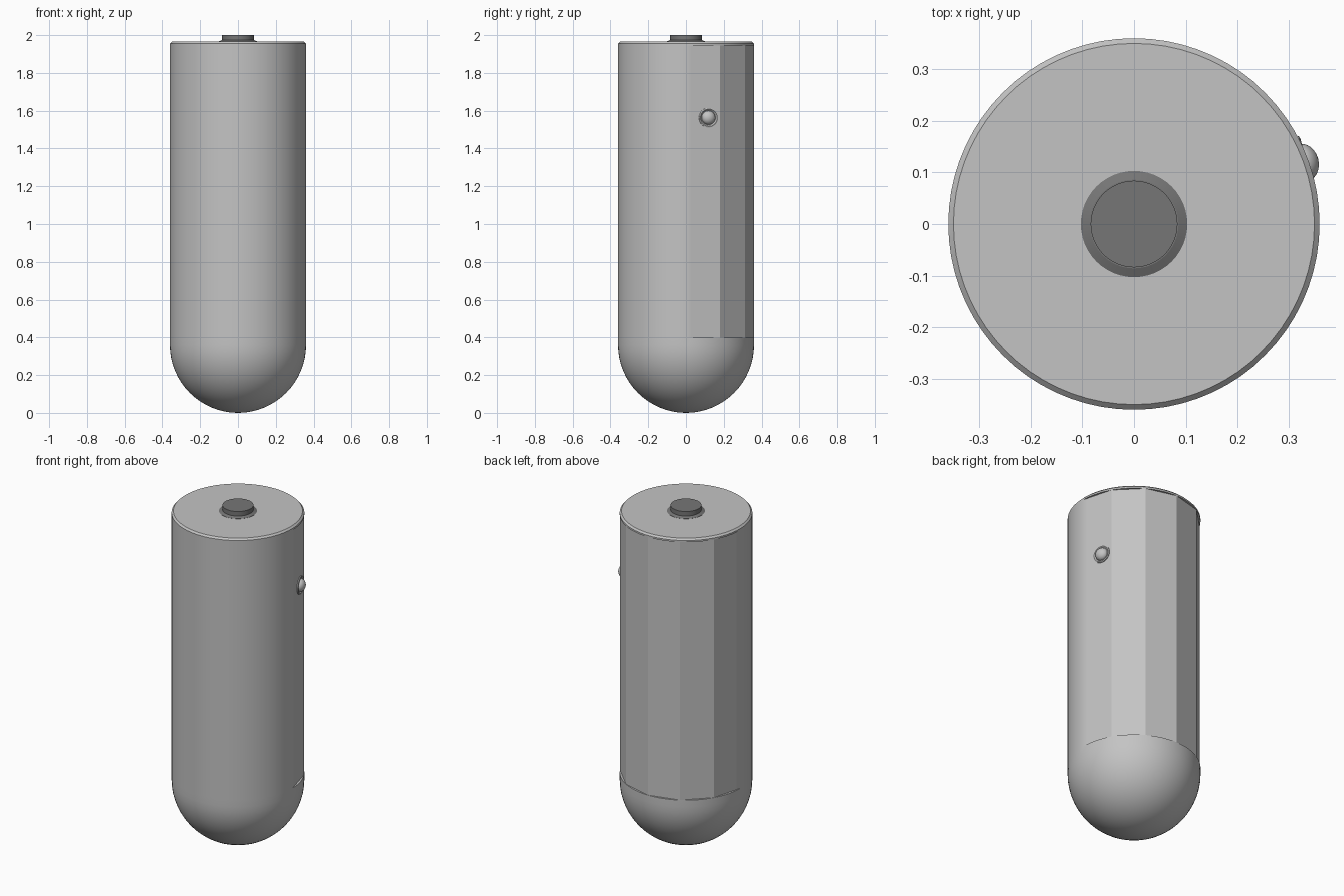
import bpy
import bmesh
from math import sin, cos, pi, radians
from mathutils import Matrix, Vector

if "Cube" in bpy.data.objects:
    bpy.data.objects.remove(bpy.data.objects["Cube"], do_unlink=True)


def material(name, value):
    mat = bpy.data.materials.new(name)
    mat.use_nodes = True
    colour = (value, value, value, 1)
    mat.diffuse_color = colour
    mat.node_tree.nodes["Principled BSDF"].inputs["Base Color"].default_value = colour
    return mat


light_grey = material("light grey", 0.55)
dark_grey = material("dark grey", 0.18)


def lathe(name, profile, mat, segments=72, reshape=None, sharp=20):
    """Spin (radius, height, flag) points about z; reshape alters flagged rings."""
    bm = bmesh.new()
    rings = []
    for r, z, *flag in profile:
        ring = []
        for i in range(segments):
            a = 2 * pi * i / segments
            rr = reshape(r, a) if flag and reshape else r
            ring.append(bm.verts.new((rr * cos(a), rr * sin(a), z)))
        rings.append(ring)
    for low, high in zip(rings, rings[1:]):
        for i in range(segments):
            j = (i + 1) % segments
            bm.faces.new((low[i], low[j], high[j], high[i]))
    bmesh.ops.remove_doubles(bm, verts=bm.verts, dist=0.00002)
    # close whatever open rims are left
    rim = [e for e in bm.edges if e.is_boundary]
    if rim:
        bmesh.ops.holes_fill(bm, edges=rim, sides=0)
    bmesh.ops.recalc_face_normals(bm, faces=bm.faces)
    mesh = bpy.data.meshes.new(name)
    bm.to_mesh(mesh)
    bm.free()
    mesh.materials.append(mat)
    obj = bpy.data.objects.new(name, mesh)
    bpy.context.collection.objects.link(obj)
    bpy.ops.object.select_all(action='DESELECT')
    obj.select_set(True)
    bpy.context.view_layer.objects.active = obj
    bpy.ops.object.shade_smooth_by_angle(angle=radians(sharp))
    return obj


R = 0.36
FACET = pi / 6


def back_facets(r, a):
    """Flatten the back half into six flat panels."""
    if a > pi:
        return r
    return r * cos(FACET / 2) / cos(a % FACET - FACET / 2)


# Body: round bottom, straight wall with a panelled back, bevelled top rim
dome = [(R * sin(t * pi / 32), R - R * cos(t * pi / 32)) for t in range(17)]
wall = [(R, 0.4), (R, 0.4, True), (R, 1.945, True), (R, 1.945),
        (R, 1.955), (R - 0.01, 1.965)]
lathe("body", dome + wall, light_grey, reshape=back_facets)

# Top knob with a thin sloped collar
lathe("top_collar", [(0.103, 1.955), (0.103, 1.966), (0.086, 1.973)], dark_grey, 48)
lathe("top_knob", [(0.084, 1.96), (0.084, 2.0)], dark_grey, 48)

# Small side button, set square on the first back panel
normal = Vector((cos(FACET / 2), sin(FACET / 2), 0))
tangent = Vector((-normal.y, normal.x, 0))
spot = normal * R * cos(FACET / 2) + tangent * 0.03 + Vector((0, 0, 1.563))
place = Matrix.Translation(spot) @ normal.to_track_quat('Z', 'Y').to_matrix().to_4x4()

socket = lathe("button_socket", [(0.052, -0.02), (0.052, 0.005), (0.046, 0.007),
                                 (0.039, 0.001)], light_grey, 32)
bulb = [(0.037, -0.01)] + [(0.037 * cos(t * pi / 16), 0.03 * sin(t * pi / 16))
                           for t in range(9)]
button = lathe("side_button", bulb, light_grey, 32)
for part in (socket, button):
    part.matrix_world = place
